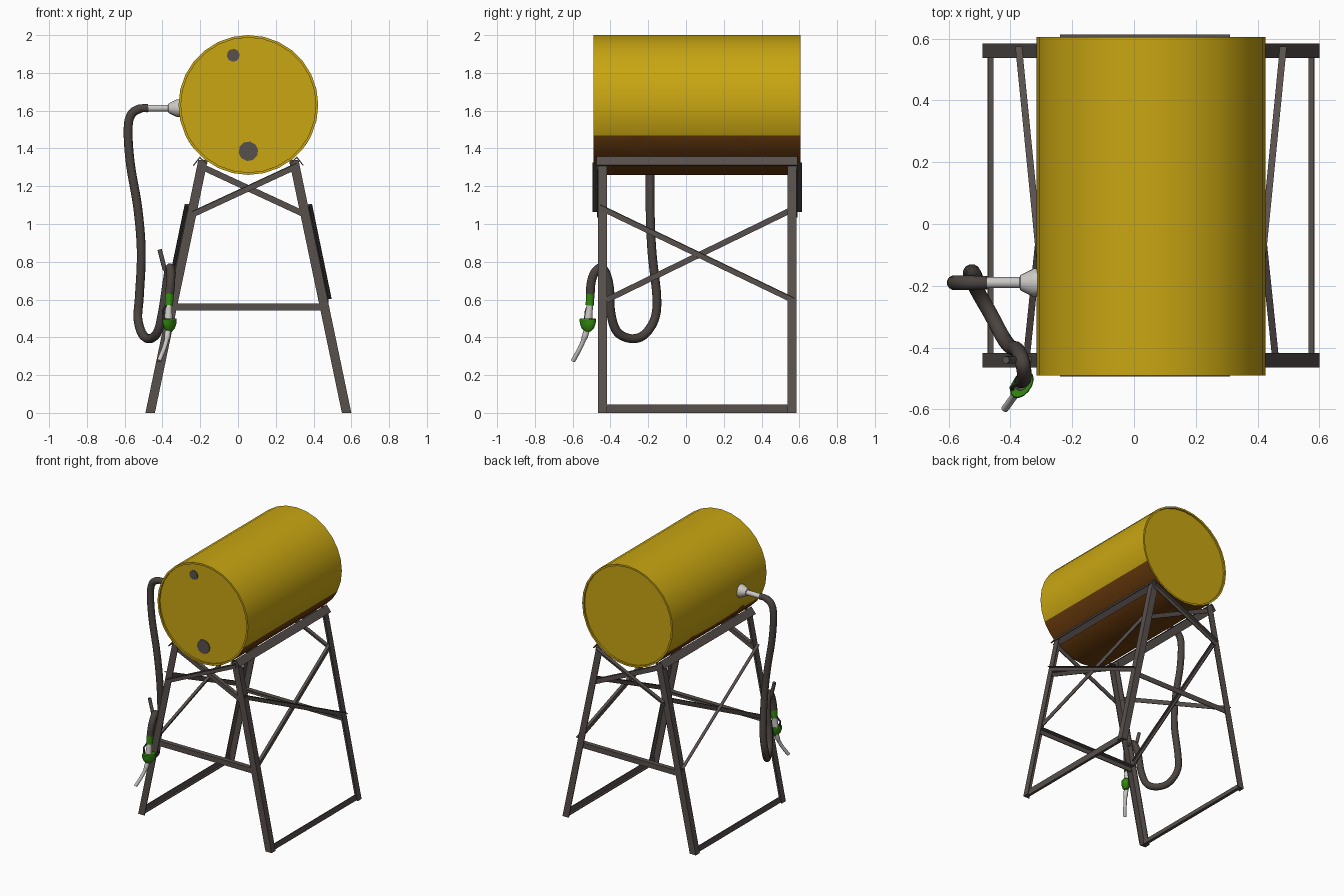
import bpy, bmesh, math
from mathutils import Vector as V

if "Cube" in bpy.data.objects:
    bpy.data.objects.remove(bpy.data.objects["Cube"])

def mat(name, r, g, b):
    m = bpy.data.materials.new(name)
    m.diffuse_color = (r, g, b, 1)
    m.use_nodes = True
    m.node_tree.nodes["Principled BSDF"].inputs["Base Color"].default_value = m.diffuse_color
    return m

YELLOW = mat("drum_yellow", 0.58, 0.38, 0.006)
RUST = mat("rust_brown", 0.15, 0.046, 0.004)
STEEL = mat("frame_grey", 0.098, 0.082, 0.075)
HOSE = mat("hose_dark", 0.07, 0.057, 0.05)
SILVER = mat("silver", 0.6, 0.58, 0.56)
GREEN = mat("nozzle_green", 0.035, 0.26, 0.005)
CX, CY, CZ, R = 0.055, 0.06, 1.63, 0.37   # drum axis and radius, frame centre in y

def finish(name, bm, mats, smooth=None):
    bmesh.ops.recalc_face_normals(bm, faces=bm.faces)
    me = bpy.data.meshes.new(name)
    bm.to_mesh(me)
    bm.free()
    ob = bpy.data.objects.new(name, me)
    bpy.context.collection.objects.link(ob)
    for m in mats:
        me.materials.append(m)
    if smooth:
        bpy.context.view_layer.objects.active = ob
        ob.select_set(True)
        bpy.ops.object.shade_smooth_by_angle(angle=math.radians(smooth))
        ob.select_set(False)
    return ob

def angle_iron(name, p, q, u, v, wu, wv, t=0.006):
    """L profile with its corner on the line p-q and flanges along u and v."""
    bm = bmesh.new()
    u, v = V(u), V(v)
    prof = [(0, 0), (wu, 0), (wu, t), (t, t), (t, wv), (0, wv)]
    a, b = [[bm.verts.new(V(o) + u * i + v * j) for i, j in prof] for o in (p, q)]
    bm.faces.new(a)
    bm.faces.new(b)
    for i in range(6):
        k = (i + 1) % 6
        bm.faces.new((a[i], a[k], b[k], b[i]))
    return finish(name, bm, [STEEL])

def loft(name, pts, radii, m, sides=12, smooth=40):
    """Round tube through points, with one radius per point."""
    bm = bmesh.new()
    pts = [V(p) for p in pts]
    n, ref, rings = len(pts), None, []
    for i, p in enumerate(pts):
        d = (pts[min(i + 1, n - 1)] - pts[max(i - 1, 0)]).normalized()
        if ref is None:
            ref = d.orthogonal()
        ref = (ref - d * ref.dot(d)).normalized()
        w = d.cross(ref)
        rings.append([bm.verts.new(p + (ref * math.cos(k * math.tau / sides)
                      + w * math.sin(k * math.tau / sides)) * radii[i]) for k in range(sides)])
    for a, b in zip(rings, rings[1:]):
        for k in range(sides):
            j = (k + 1) % sides
            bm.faces.new((a[k], a[j], b[j], b[k]))
    bm.faces.new(rings[0])
    bm.faces.new(rings[-1])
    return finish(name, bm, [m], smooth)

def smooth_path(c, steps=6):
    """Catmull-Rom curve through the control points."""
    c = [V(p) for p in c]
    c = [2 * c[0] - c[1]] + c + [2 * c[-1] - c[-2]]
    out = []
    for i in range(1, len(c) - 2):
        p0, p1, p2, p3 = c[i - 1:i + 3]
        for s in range(steps):
            t = s / steps
            out.append(0.5 * (2 * p1 + (p2 - p0) * t + (2 * p0 - 5 * p1 + 4 * p2 - p3) * t * t
                              + (3 * p1 - p0 - 3 * p2 + p3) * t ** 3))
    return out + [c[-2]]

# Drum: a 28-sided shell with a wavy rust line along the underside and recessed ends
Y0, Y1, N = -0.49, 0.605, 28
stations = [(-0.49, 1.445), (-0.42, 1.436), (-0.31, 1.438), (-0.28, 1.464), (-0.25, 1.467),
            (-0.215, 1.445), (-0.1, 1.438), (0.05, 1.432), (0.16, 1.437), (0.27, 1.444),
            (0.31, 1.456), (0.335, 1.453), (0.36, 1.436), (0.48, 1.434), (0.605, 1.442)]
def ring(bm, y, r, rust_z):
    dip = math.asin((CZ - rust_z) / R)
    angs = sorted([k * math.tau / N for k in range(N)] + [math.pi + dip, math.tau - dip])
    return [bm.verts.new((CX + r * math.cos(a), y, CZ + r * math.sin(a))) for a in angs]

bm = bmesh.new()
rings = [ring(bm, y, R, z) for y, z in stations]
front = [ring(bm, y, r, 1.445) for y, r in ((Y0 + 0.012, 0.357), (Y0, 0.357))]
back = [ring(bm, y, r, 1.442) for y, r in ((Y1, 0.357), (Y1 - 0.012, 0.357))]
rings = front + rings + back
M = N + 2
rust_cols = range(17, 28)   # columns lying between the two rust-line vertices
for i, (a, b) in enumerate(zip(rings, rings[1:])):
    for k in range(M):
        j = (k + 1) % M
        f = bm.faces.new((a[k], a[j], b[j], b[k]))
        if 2 <= i < len(rings) - 3 and k in rust_cols:
            f.material_index = 1
bm.faces.new(rings[0])
bm.faces.new(rings[-1])
finish("drum", bm, [YELLOW, RUST], 30)

# Bung caps on the front end
for name, x, z, r in (("small_bung", -0.025, 1.893, 0.034), ("large_bung", 0.055, 1.385, 0.052)):
    loft(name, [(x, Y0 + 0.015, z), (x, Y0 + 0.006, z)], [r, r], STEEL, 10)

# Frame, mirrored left/right (s) and front/back (e)
def leg_x(z):               # outer face of a leg, from the frame centre
    return 0.545 - 0.28 * z / 1.34

LH, W = 0.525, 0.047        # half depth of the frame, leg width
for s, side in ((-1, "left"), (1, "right")):
    def P(dx, y, z):
        return (CX + s * dx, y, z)
    for e, end in ((-1, "front"), (1, "back")):
        y = CY + e * LH
        angle_iron(f"{end}_{side}_leg", P(leg_x(0), y, 0), P(leg_x(1.34), y, 1.34),
                   (-s, 0, 0), (0, -e, 0), 0.05, W)
    # Saddle rail under the drum
    angle_iron(f"{side}_saddle_rail", P(0.257, -0.475, 1.357), P(0.257, 0.59, 1.357),
               (s * 0.62, 0, -0.78), (-s * 0.73, 0, -0.68), 0.058, 0.055)
    # Floor bar
    angle_iron(f"{side}_floor_bar", P(0.53, CY - LH, 0), P(0.53, CY + LH, 0),
               (-s, 0, 0), (0, 0, 1), 0.02, 0.045)
    # Side braces: one outside the legs, one inside
    angle_iron(f"{side}_outer_brace", P(leg_x(1.1), -0.455, 1.105), P(leg_x(0.61), 0.575, 0.61),
               (s, 0, 0), (0, 0, -1), 0.022, 0.034)
    angle_iron(f"{side}_inner_brace", P(leg_x(0.6) - 0.007, -0.42, 0.615),
               P(leg_x(1.09) - 0.007, 0.565, 1.095), (-s, 0, 0), (0, 0, -1), 0.022, 0.034)

for e, end in ((-1, "front"), (1, "back")):
    y, yi = CY + e * LH, CY + e * (LH - 0.007)
    angle_iron(f"{end}_outer_cross_brace", (-0.24, y, 1.07), (0.31, y, 1.325),
               (0, e, 0), (0, 0, -1), 0.029, 0.036)
    angle_iron(f"{end}_inner_cross_brace", (-0.2, yi, 1.325), (0.35, yi, 1.07),
               (0, -e, 0), (0, 0, -1), 0.029, 0.036)
    angle_iron(f"{end}_crossbar", (-0.355, yi, 0.58), (0.465, yi, 0.58),
               (0, -e, 0), (0, 0, -1), 0.035, 0.038)

# Outlet fitting on the left of the drum
loft("outlet_fitting", [(x, -0.19, 1.613) for x in (-0.30, -0.325, -0.33, -0.368, -0.37, -0.5)],
     [0.046, 0.046, 0.044, 0.025, 0.018, 0.018], SILVER, 14)

# Hose
hose = smooth_path([(-0.475, -0.19, 1.613), (-0.52, -0.19, 1.61), (-0.565, -0.19, 1.58),
    (-0.582, -0.19, 1.5), (-0.57, -0.19, 1.32), (-0.53, -0.19, 1.08), (-0.512, -0.18, 0.85),
    (-0.522, -0.155, 0.62), (-0.53, -0.165, 0.5), (-0.505, -0.22, 0.415), (-0.465, -0.29, 0.393),
    (-0.425, -0.365, 0.43), (-0.4, -0.398, 0.53), (-0.38, -0.405, 0.66), (-0.368, -0.425, 0.74),
    (-0.36, -0.453, 0.768), (-0.355, -0.485, 0.74), (-0.357, -0.502, 0.69), (-0.362, -0.507, 0.63)])
loft("hose", hose, [0.022] * 6 + [0.024] * (len(hose) - 6), HOSE, 12)

# Nozzle: swivel, body, hand guard, lever and spout
loft("nozzle_swivel", [(-0.362, -0.507, 0.64), (-0.366, -0.509, 0.57)], [0.023, 0.023], GREEN, 12)
loft("nozzle_body", [(-0.365, -0.508, 0.575), (-0.368, -0.514, 0.53), (-0.368, -0.518, 0.48)],
     [0.017, 0.02, 0.024], SILVER, 12)
guard = loft("nozzle_guard", [(0, 0, z) for z in (0.033, 0.028, 0.005, -0.018, -0.035)],
             [0.046, 0.05, 0.047, 0.038, 0.02], GREEN, 14)
guard.scale = (0.62, 1.0, 1.0)
guard.rotation_euler = (0, 0, math.radians(-36))
guard.location = (-0.363, -0.52, 0.467)
loft("nozzle_lever", [(-0.392, -0.535, 0.49), (-0.398, -0.53, 0.54), (-0.372, -0.512, 0.585)],
     [0.006] * 3, HOSE, 8)
loft("nozzle_spout", smooth_path([(-0.37, -0.522, 0.45), (-0.375, -0.537, 0.4),
     (-0.39, -0.56, 0.345), (-0.418, -0.598, 0.275)], 4), [0.016] * 5 + [0.012] * 8, SILVER, 10)

# Hook on the front left leg that carries the hose
loft("hose_hook", [(-0.315, -0.44, 0.74), (-0.37, -0.44, 0.74), (-0.388, -0.44, 0.76),
     (-0.415, -0.44, 0.865)], [0.012] * 4, STEEL, 10)
